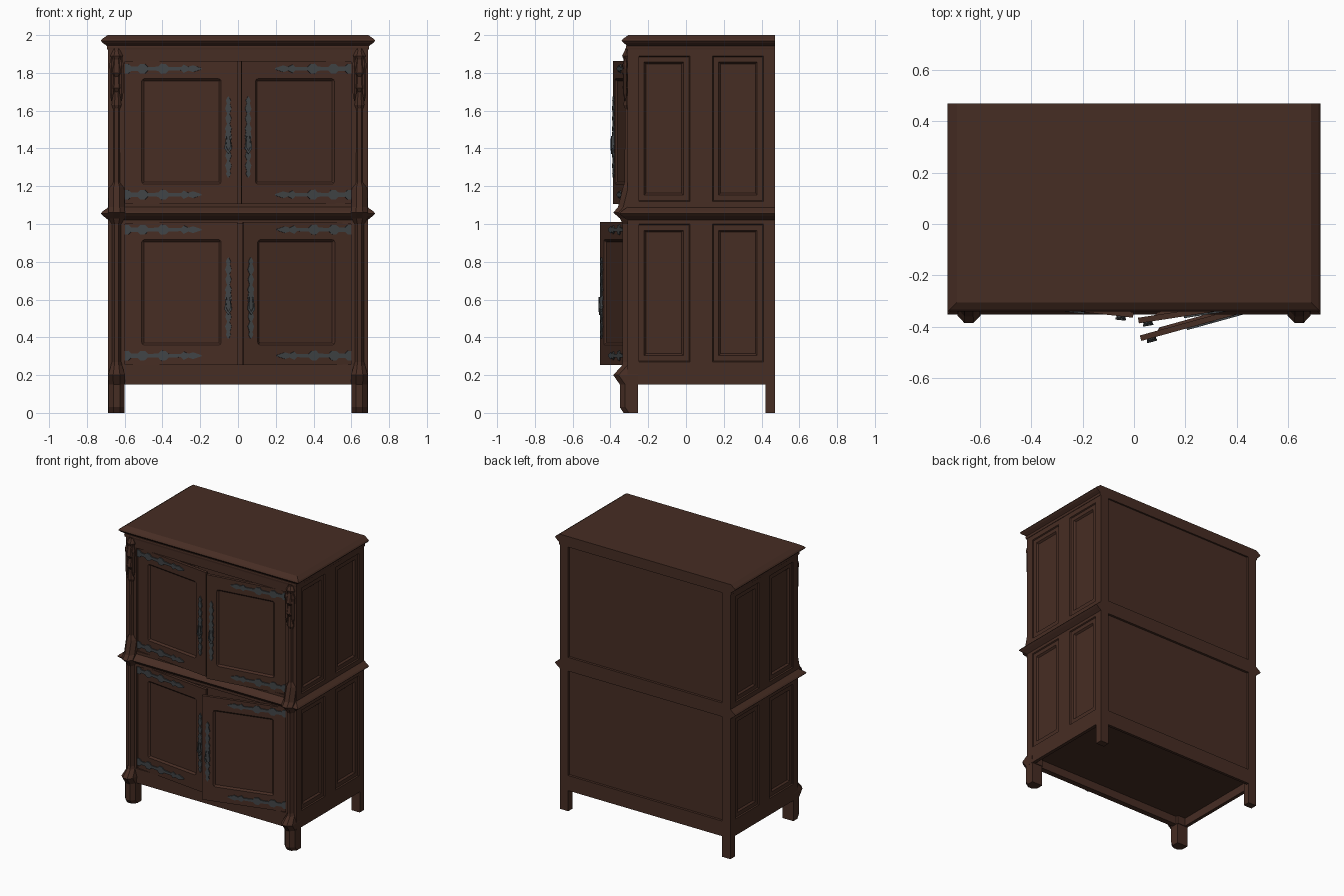
import bpy, bmesh, math
from mathutils import Matrix, Vector

cube = bpy.data.objects.get("Cube")
if cube:
    bpy.data.objects.remove(cube, do_unlink=True)


def material(name, rgb):
    m = bpy.data.materials.new(name)
    m.use_nodes = True
    m.diffuse_color = (*rgb, 1)
    m.node_tree.nodes["Principled BSDF"].inputs["Base Color"].default_value = (*rgb, 1)
    return m


WOOD = material("dark_walnut", (0.062, 0.026, 0.017))
IRON = material("blued_iron", (0.052, 0.058, 0.062))


def finish(name, bm, mat=WOOD, matrix=None):
    bmesh.ops.recalc_face_normals(bm, faces=bm.faces)
    me = bpy.data.meshes.new(name)
    bm.to_mesh(me)
    bm.free()
    me.materials.append(mat)
    ob = bpy.data.objects.new(name, me)
    bpy.context.collection.objects.link(ob)
    if matrix:
        ob.matrix_world = matrix
    return ob


def loft(name, rings, mat=WOOD, matrix=None):
    """Closed solid through rings of equal length."""
    bm = bmesh.new()
    loops = [[bm.verts.new(p) for p in ring] for ring in rings]
    n = len(loops[0])
    for a, b in zip(loops, loops[1:]):
        for i in range(n):
            bm.faces.new((a[i], a[(i + 1) % n], b[(i + 1) % n], b[i]))
    bm.faces.new(loops[0])
    bm.faces.new(loops[-1])
    return finish(name, bm, mat, matrix)


def rect(x0, x1, y0, y1, z):
    return [(x0, y0, z), (x1, y0, z), (x1, y1, z), (x0, y1, z)]


def box(name, x0, x1, y0, y1, z0, z1):
    return loft(name, [rect(x0, x1, y0, y1, z) for z in (z0, z1)])


def moulding(name, w, front, z0, z1, out):
    """Pointed moulding round front and sides, flush at the back."""
    mid = (z0 + z1) / 2
    steps = [(z0, 0), (mid - 0.012, out * 0.7), (mid, out), (mid + 0.01, out * 0.8), (z1, 0)]
    return loft(name, [rect(-w - o, w + o, front - o, 0.47, z) for z, o in steps])


def turned(name, x, y, profile, n=8):
    ring = [(math.cos((i + 0.5) * math.tau / n), math.sin((i + 0.5) * math.tau / n)) for i in range(n)]
    return loft(name, [[(x + r * c, y + r * s, z) for c, s in ring] for z, r in profile])


def panelled(name, us, vs, cells, steps, thick, matrix, flip=False, chamfer=0):
    """Sheet facing -y, cut on a grid, with stepped recesses in the chosen cells."""
    us = sorted(-u for u in us) if flip else us
    bm = bmesh.new()
    grid = [[bm.verts.new((u, 0, v)) for v in vs] for u in us]
    chosen = []
    for i in range(len(us) - 1):
        for j in range(len(vs) - 1):
            f = bm.faces.new((grid[i][j], grid[i + 1][j], grid[i + 1][j + 1], grid[i][j + 1]))
            if (i, j) in cells:
                chosen.append(f)
    bm.normal_update()
    for f in chosen:
        if chamfer:
            # soften the corners of the opening
            centre = f.calc_center_median()
            bmesh.ops.inset_individual(bm, faces=[f], thickness=0.008, depth=0)
            bmesh.ops.bevel(bm, geom=list(f.verts), offset=chamfer, segments=2, profile=0.5,
                            affect='VERTICES')
            bm.normal_update()
            f = min(bm.faces, key=lambda q: (q.calc_center_median() - centre).length)
        for t, d in steps:
            bmesh.ops.inset_individual(bm, faces=[f], thickness=t, depth=d)
            bm.normal_update()
    ob = finish(name, bm, WOOD, matrix)
    if sum((p.normal.y * p.area for p in ob.data.polygons)) > 0:
        ob.data.flip_normals()
    mod = ob.modifiers.new("thickness", 'SOLIDIFY')
    mod.thickness = thick
    mod.offset = -1
    return ob


def iron_plate(name, profile, matrix, upright=False):
    """Thin symmetric wrought plate from (position, half width) pairs, facing -y."""
    outline = [(a, h) for a, h in profile] + [(a, -h) for a, h in reversed(profile)]
    if upright:
        outline = [(h, a) for a, h in outline]
    return loft(name, [[(a, y, b) for a, b in outline] for y in (0.002, -0.007)], IRON, matrix)


# Carcass: panelled sides and back
RZ = lambda deg: Matrix.Rotation(math.radians(deg), 4, 'Z')
side_us = [-0.31, -0.255, 0.02, 0.14, 0.41, 0.47]
side_vs = [0.15, 0.27, 1.0, 1.12, 1.89, 1.95]
side_cells = [(1, 1), (3, 1), (1, 3), (3, 3)]
side_steps = [(0.007, -0.008), (0.04, 0), (0.014, -0.012)]
for side, s in (("left", 1), ("right", -1)):
    panelled(side + "_side", side_us, side_vs, side_cells, side_steps, 0.025,
             Matrix.Translation((s * 0.687, 0, 0)) @ RZ(90 * s), flip=s < 0)
panelled("back", [-0.685, -0.62, 0.62, 0.685], [0.15, 0.26, 1.02, 1.12, 1.93, 1.97],
         [(1, 1), (1, 3)], [(0.002, -0.015)], 0.02, Matrix.Translation((0, 0.47, 0)) @ RZ(180))

# Floor, shelf and front rails
box("floor", -0.67, 0.67, -0.3, 0.45, 0.21, 0.24)
box("shelf", -0.67, 0.67, -0.3, 0.45, 1.04, 1.08)
for name, z0, z1 in (("bottom_rail", 0.15, 0.255), ("middle_rail", 1.0, 1.11), ("top_rail", 1.86, 1.95)):
    box(name, -0.61, 0.61, -0.31, -0.27, z0, z1)

# Mouldings
moulding("cornice", 0.69, -0.305, 1.94, 2.0, 0.036)
moulding("cornice_lip", 0.688, -0.312, 1.925, 1.945, 0.006)
moulding("waist_moulding", 0.685, -0.31, 1.02, 1.09, 0.042)

# Corner posts, front feet, carved pinnacles and back feet
post_layers = [(0, 0.043, -0.33), (0.03, 0.043, -0.35), (0.15, 0.043, -0.35), (0.2, 0.045, -0.385),
               (0.25, 0.03, -0.34), (0.27, 0.026, -0.335), (1.0, 0.026, -0.335), (1.03, 0.042, -0.35),
               (1.06, 0.044, -0.385), (1.09, 0.042, -0.36), (1.19, 0.042, -0.335), (1.22, 0.024, -0.325),
               (1.93, 0.024, -0.322)]
pinnacle = [(1.57, 0.003), (1.63, 0.028), (1.7, 0.02), (1.72, 0.034), (1.78, 0.024), (1.8, 0.038),
            (1.87, 0.027), (1.89, 0.036), (1.92, 0.02)]
spirelet = [(1.65, 0.002), (1.69, 0.011), (1.82, 0.011), (1.84, 0.015), (1.89, 0.002)]


def post_ring(x, z, w, front):
    back = -0.255
    return [(x - w, back, z), (x + w, back, z), (x + w, front + 0.028, z), (x + w * 0.4, front, z),
            (x - w * 0.4, front, z), (x - w, front + 0.028, z)]


for side, s in (("left", 1), ("right", -1)):
    x = s * 0.643
    box(side + "_front_stile", x - 0.044, x + 0.044, -0.31, -0.25, 0.15, 1.95)
    loft(side + "_front_post", [post_ring(x, *layer) for layer in post_layers])
    turned(side + "_pinnacle", x, -0.305, pinnacle)
    for dx in (-0.026, 0.026):
        turned(side + "_spirelet", x + dx, -0.322, spirelet, 6)
    box(side + "_back_foot", min(s * 0.62, s * 0.687), max(s * 0.62, s * 0.687), 0.42, 0.47, 0, 0.24)

# Doors with straps and handles
strap = [(0, 0.024), (0.02, 0.026), (0.035, 0.012), (0.07, 0.012), (0.085, 0.026), (0.11, 0.024),
         (0.125, 0.009), (0.18, 0.011), (0.195, 0.027), (0.22, 0.024), (0.235, 0.01), (0.3, 0.008),
         (0.315, 0.022), (0.34, 0.01), (0.365, 0.018), (0.41, 0.003)]
half_handle = [(0, 0.017), (0.03, 0.012), (0.045, 0.018), (0.07, 0.007), (0.1, 0.016), (0.125, 0.006),
               (0.15, 0.017), (0.18, 0.008), (0.195, 0.013), (0.215, 0.002)]
handle = [(-a, h) for a, h in reversed(half_handle[1:])] + half_handle


def door(name, s, base, angle, width):
    """s = 1 hinges at the right corner of the cabinet, s = -1 at the left."""
    m = Matrix.Translation((-s * 0.6, -0.297, base)) @ RZ(-s * angle)
    panelled(name, [0, 0.085, 0.52, width], [0, 0.1, 0.67, 0.757], [(1, 1)], [(0.012, -0.012)],
             0.022, m, flip=s < 0, chamfer=0.014)
    for z in (0.05, 0.717):
        iron_plate(name + "_strap", [(s * a, h) for a, h in strap], m @ Matrix.Translation((0, 0, z)))
    at = m @ Matrix.Translation((s * 0.553, 0, 0.355))
    iron_plate(name + "_handle_plate", handle, at, upright=True)
    # drop pull
    bow = [(-0.011, 0.006), (-0.02, -0.06), (0, -0.09), (0.02, -0.06), (0.011, 0.006)]
    inner = [(a * 0.6, b * 0.8) for a, b in reversed(bow)]
    loft(name + "_drop_pull", [[(a, y, b) for a, b in bow + inner] for y in (-0.007, -0.015)], IRON, at)


door("upper_right_door", 1, 1.105, 6.5, 0.6)
door("upper_left_door", -1, 1.105, 8.8, 0.588)
door("lower_right_door", 1, 0.253, 6.5, 0.6)
door("lower_left_door", -1, 0.253, 15.5, 0.593)
